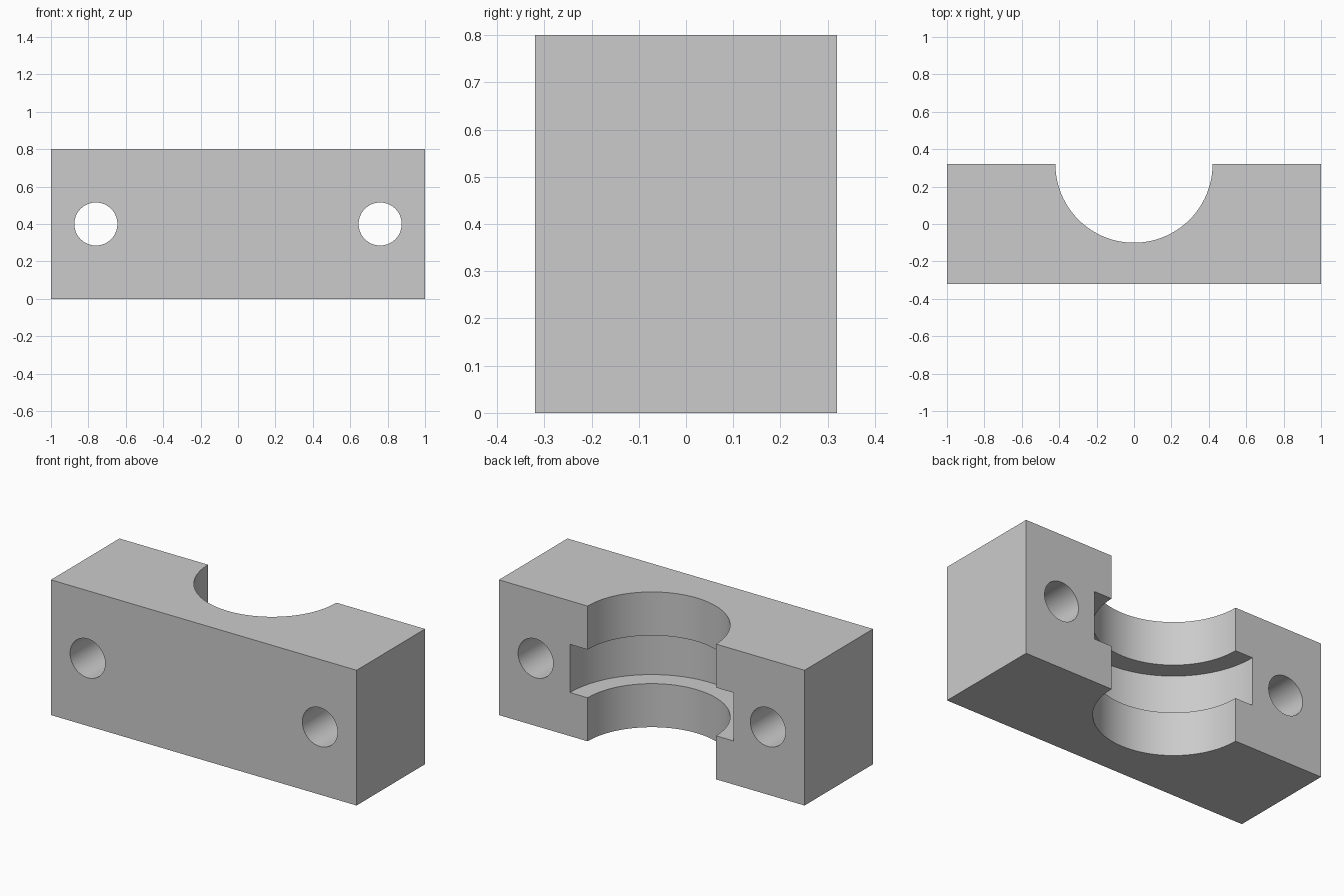
import bpy
import math

cube = bpy.data.objects.get("Cube")
if cube:
    bpy.data.objects.remove(cube, do_unlink=True)

WIDTH, DEPTH, HEIGHT = 2.0, 0.64, 0.8
MID = HEIGHT / 2
BACK = DEPTH / 2

# Single plain grey
grey = bpy.data.materials.new("plain_grey")
grey.use_nodes = True
colour = (0.6, 0.6, 0.6, 1)
grey.diffuse_color = colour
grey.node_tree.nodes["Principled BSDF"].inputs["Base Color"].default_value = colour

# Rectangular clamp block
bpy.ops.mesh.primitive_cube_add(size=1, location=(0, 0, MID))
block = bpy.context.object
block.name = "clamp_block"
block.scale = (WIDTH, DEPTH, HEIGHT)
bpy.ops.object.transform_apply(location=False, rotation=False, scale=True)
block.data.materials.append(grey)


def cut_cylinder(name, radius, length, location, sides, tilt=0.0):
    """Subtract a cylinder from the block."""
    bpy.ops.mesh.primitive_cylinder_add(
        vertices=sides, radius=radius, depth=length,
        location=location, rotation=(tilt, 0, 0))
    cutter = bpy.context.object
    cutter.name = name
    cutter.data.materials.append(grey)
    cutter.hide_render = True
    mod = block.modifiers.new(name, "BOOLEAN")
    mod.operation = "DIFFERENCE"
    mod.solver = "EXACT"
    mod.object = cutter
    bpy.context.view_layer.objects.active = block
    bpy.ops.object.modifier_apply(modifier=name)
    bpy.data.objects.remove(cutter, do_unlink=True)


# Half-round saddle in the back, with a wider groove around its middle
cut_cylinder("saddle_cutter", 0.42, HEIGHT * 2, (0, BACK, MID), 128)
cut_cylinder("groove_cutter", 0.535, 0.285, (0, BACK, MID), 128)

# Bolt holes running front to back
for side, x in (("right", -0.76), ("left", 0.76)):
    cut_cylinder(side + "_bolt_hole_cutter", 0.115, DEPTH * 2,
                 (x, 0, MID), 64, math.pi / 2)

# Smooth the round walls and keep the rims sharp
bpy.ops.object.select_all(action="DESELECT")
block.select_set(True)
bpy.context.view_layer.objects.active = block
bpy.ops.object.shade_smooth_by_angle(angle=math.radians(30))
